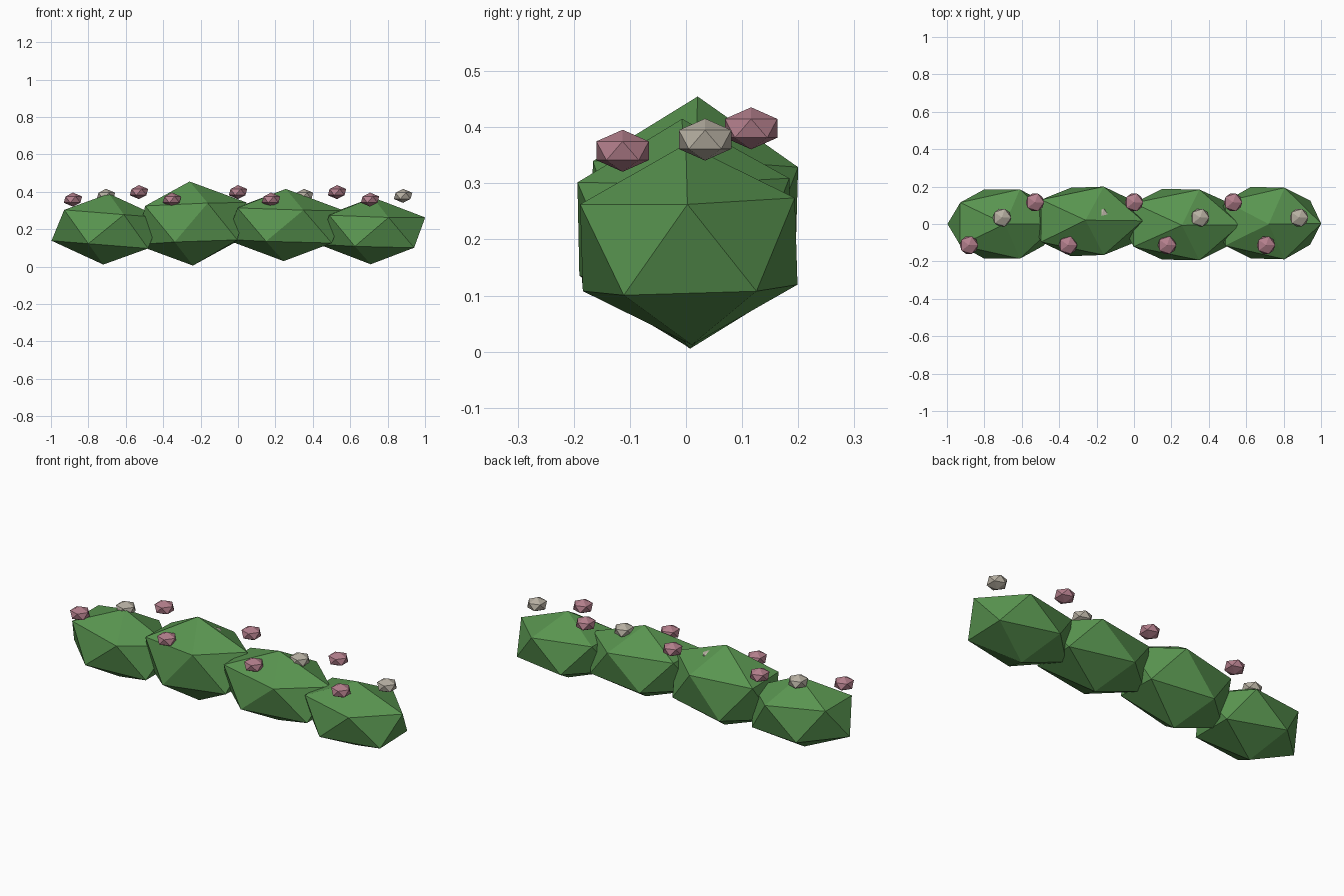
import bpy

cube = bpy.data.objects.get("Cube")
if cube:
    bpy.data.objects.remove(cube, do_unlink=True)


def make_material(name, rgb):
    mat = bpy.data.materials.new(name)
    mat.use_nodes = True
    color = (*rgb, 1.0)
    mat.diffuse_color = color
    mat.node_tree.nodes["Principled BSDF"].inputs["Base Color"].default_value = color
    return mat


leaf_green = make_material("leaf green", (0.10, 0.30, 0.08))
dusty_pink = make_material("dusty pink", (0.45, 0.21, 0.26))
warm_white = make_material("warm white", (0.47, 0.43, 0.36))


def faceted_blob(name, location, size, mat, tilt=(0, 0, 0)):
    """Low-poly flat-shaded icosahedron, squashed to size."""
    bpy.ops.mesh.primitive_ico_sphere_add(
        subdivisions=1, radius=1, location=location, rotation=tilt)
    obj = bpy.context.object
    obj.name = name
    obj.scale = size
    obj.data.materials.append(mat)
    return obj


# Row of four overlapping, slightly leaning bushes
bushes = [
    ((-0.705, 0.0, 0.20), (0.32, 0.218, 0.19), (0, 0.08, 0)),
    ((-0.25, 0.014, 0.23), (0.335, 0.215, 0.225), (-0.03, -0.04, 0)),
    ((0.25, -0.003, 0.222), (0.352, 0.222, 0.193), (0.02, 0.03, 0)),
    ((0.715, 0.005, 0.191), (0.317, 0.225, 0.179), (0.03, 0.03, 0)),
]
for i, (location, size, tilt) in enumerate(bushes):
    faceted_blob(f"bush_{i + 1}", location, size, leaf_green, tilt)

# Blossoms zigzag along the top in a repeating front, middle, back pattern
rows = [
    (-0.113, 0.358, dusty_pink),
    (0.034, 0.378, warm_white),
    (0.116, 0.398, dusty_pink),
]
for i in range(11):
    y, z, mat = rows[i % 3]
    faceted_blob(f"blossom_{i + 1}", ((i - 5) * 0.1765, y, z),
                 (0.055, 0.055, 0.0375), mat)
